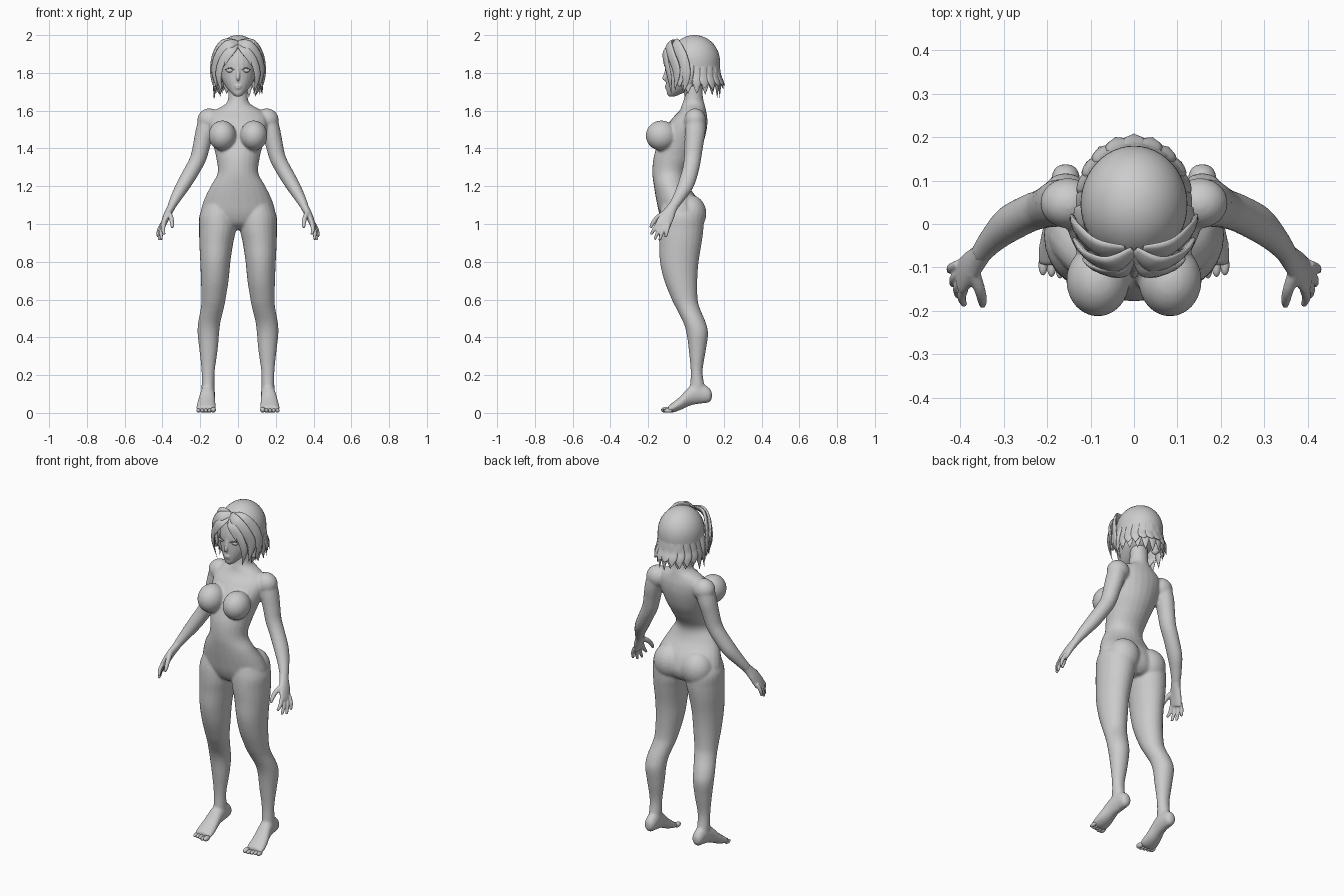
import bpy, bmesh, random
from math import sin, cos, pi, radians
from mathutils import Vector as V, Matrix

random.seed(4)
X, Y, Z = V((1, 0, 0)), V((0, 1, 0)), V((0, 0, 1))
HEAD = V((0, .045, 1.85))


def spline(rows, n=5):
    # Catmull-Rom through rows of numbers
    out = []
    for i in range(len(rows) - 1):
        p = [rows[max(0, min(len(rows) - 1, i + k))] for k in (-1, 0, 1, 2)]
        for j in range(n):
            t = j / n
            out.append([b + .5 * t * (c - a + t * (2*a - 5*b + 4*c - d + t * (3*(b - c) + d - a)))
                        for a, b, c, d in zip(*p)])
    return out + [list(rows[-1])]


def loft(bm, rings, n=24):
    # skin over ellipses given as (centre, u axis, v axis)
    vs = [[bm.verts.new(c + u * cos(2*pi*k/n) + v * sin(2*pi*k/n)) for k in range(n)] for c, u, v in rings]
    for a, b in zip(vs, vs[1:]):
        for k in range(n):
            bm.faces.new((a[k], a[(k+1) % n], b[(k+1) % n], b[k]))
    bm.faces.new(vs[0])
    bm.faces.new(vs[-1])


def stack(bm, rows, s=1):
    # rows: z, centre x, half width, front y, back y
    loft(bm, [(V((s*x, (f + b)/2, z)), X*w, Y*(b - f)/2) for z, x, w, f, b in spline(rows)])


def tube(bm, rows, ref, s=1, n=16):
    # rows: x, y, z, radius along ref, radius across
    r = spline(rows)
    p = [V((s*q[0], q[1], q[2])) for q in r]
    rings = []
    for i, q in enumerate(r):
        t = (p[min(i+1, len(p)-1)] - p[max(i-1, 0)]).normalized()
        a = ref(p[i]) if callable(ref) else ref
        a = (a - t * a.dot(t)).normalized()
        rings.append((p[i], a * max(q[3], .001), t.cross(a) * max(q[4], .001)))
    loft(bm, rings, n)


def ball(bm, c, r):
    bmesh.ops.create_uvsphere(bm, u_segments=24, v_segments=14, radius=1,
                              matrix=Matrix.Translation(c) @ Matrix.Diagonal((*r, 1)))


def finish(name, bm, voxel=0, smooth=0):
    bmesh.ops.recalc_face_normals(bm, faces=bm.faces)
    for f in bm.faces:
        f.smooth = True
    me = bpy.data.meshes.new(name)
    bm.to_mesh(me)
    bm.free()
    ob = bpy.data.objects.new(name, me)
    bpy.context.collection.objects.link(ob)
    if voxel:
        m = ob.modifiers.new("blend", 'REMESH')
        m.mode, m.voxel_size, m.use_smooth_shade = 'VOXEL', voxel, True
        m = ob.modifiers.new("soften", 'SMOOTH')
        m.factor, m.iterations = .5, smooth
    return ob


# body: torso, bust, hips, arms, legs and feet blended together
bm = bmesh.new()
stack(bm, [(.97, 0, .04, -.07, .05), (1.0, 0, .14, -.115, .08), (1.05, 0, .195, -.14, .092),
           (1.12, 0, .183, -.156, .07), (1.2, 0, .145, -.17, .015), (1.27, 0, .108, -.178, .004),
           (1.35, 0, .115, -.172, .05), (1.42, 0, .132, -.15, .088), (1.5, 0, .152, -.115, .11),
           (1.56, 0, .155, -.072, .113), (1.6, 0, .125, -.035, .106), (1.635, 0, .066, -.02, .098),
           (1.67, 0, .052, -.01, .09), (1.76, 0, .05, 0, .085)])
for s in (1, -1):
    ball(bm, (s*.083, -.13, 1.468), (.073, .083, .08))
    ball(bm, (s*.09, .02, 1.055), (.092, .088, .1))
    ball(bm, (s*.152, .048, 1.55), (.064, .058, .062))
    tube(bm, [(.15, .05, 1.57, .052, .055), (.175, .048, 1.49, .055, .05), (.192, .042, 1.42, .05, .046),
              (.21, .035, 1.35, .046, .043), (.24, .025, 1.29, .044, .041), (.287, .0, 1.21, .043, .038),
              (.325, -.035, 1.145, .033, .03), (.354, -.07, 1.09, .026, .022)], Y, s)
    stack(bm, [(1.1, .1, .08, -.13, .05), (1.04, .105, .1, -.142, .09), (.97, .108, .098, -.145, .092),
               (.9, .115, .09, -.142, .083), (.8, .12, .08, -.138, .067), (.7, .123, .073, -.115, .06),
               (.6, .13, .064, -.075, .062), (.55, .137, .061, -.05, .075), (.48, .152, .059, -.015, .104),
               (.42, .157, .057, .003, .117), (.33, .156, .048, .015, .105), (.22, .158, .035, .025, .088),
               (.13, .159, .034, .02, .1), (.08, .16, .034, .01, .1)], s)
    loft(bm, [(V((s*x, y, (lo + hi)/2)), X*w, Z*(hi - lo)/2) for y, x, w, lo, hi in spline(
        [(.137, .157, .013, .075, .11), (.12, .157, .03, .055, .135), (.07, .158, .036, .048, .16),
         (.02, .162, .04, .038, .14), (-.03, .167, .048, .015, .088), (-.07, .169, .052, .002, .055),
         (-.095, .169, .049, .002, .036)])])
finish("body", bm, .007, 5)

# toes
bm = bmesh.new()
for s in (1, -1):
    for k in range(5):
        r = .015 if k == 0 else .011
        y = -.108 + .0035*k*(k > 1)
        ball(bm, (s*(.131 + .0195*k), y, r + .001), (r*.95, .024, r))
finish("toes", bm)

# hands
bm = bmesh.new()
for s in (1, -1):
    tube(bm, [(.342, -.055, 1.112, .026, .022), (.358, -.077, 1.08, .029, .021), (.378, -.1, 1.04, .038, .019),
              (.396, -.122, .995, .041, .015), (.399, -.126, .985, .034, .01)], Y, s)
    for k, tip in enumerate([(.39, -.186, .945), (.405, -.166, .918), (.417, -.14, .914), (.424, -.108, .93)]):
        base = V((.391 + .004*k, -.15 + .019*k, 1.0))
        mid = base.lerp(V(tip), .5) + V((.006, 0, 0))
        tube(bm, [(*base, .011, .011), (*mid, .0105, .0105), (*tip, .007, .007)], Y, s)
    tube(bm, [(.37, -.11, 1.06, .016, .015), (.355, -.15, 1.035, .013, .013),
              (.349, -.175, 1.005, .011, .011), (.348, -.188, .98, .007, .007)], X, s)
finish("hands", bm, .004, 3)

# head with nose and lips
bm = bmesh.new()
stack(bm, [(1.675, 0, .014, -.09, -.06), (1.687, 0, .03, -.1, -.03), (1.715, 0, .056, -.104, .03),
           (1.755, 0, .082, -.107, .1), (1.8, 0, .096, -.106, .13), (1.85, 0, .102, -.105, .15),
           (1.9, 0, .1, -.092, .15), (1.94, 0, .085, -.068, .135), (1.975, 0, .05, -.02, .09)])
tube(bm, [(0, -.1, 1.83, .009, .008), (0, -.107, 1.8, .009, .008), (0, -.116, 1.772, .01, .01),
          (0, -.11, 1.762, .006, .006)], X)
ball(bm, (0, -.104, 1.73), (.02, .008, .005))
ball(bm, (0, -.103, 1.72), (.017, .008, .006))
finish("head", bm, .005, 4)

# eyes with upper lids
bm = bmesh.new()
for s in (1, -1):
    ball(bm, (s*.043, -.091, 1.813), (.02, .012, .011))
    tube(bm, [(.02, -.104, 1.815, .002, .002), (.042, -.105, 1.826, .003, .003),
              (.067, -.084, 1.817, .002, .002)], Y, s, 8)
finish("eyes", bm)

# hair cap, open over the face
bm = bmesh.new()
N, M = 48, 16
grid = []
for i in range(N):
    a = 2*pi*i/N
    front = min(1, max(0, (abs((a + pi) % (2*pi) - pi) - radians(95)) / radians(50)))
    span = (pi/2 + .75) * (1 - front) + 1.05 * front
    col = []
    for j in range(1, M + 1):
        t = span * j / M
        r, h = (sin(t), cos(t)) if t < pi/2 else (1 - .03*(t - pi/2), pi/2 - t)
        col.append(bm.verts.new((.123*r*sin(a), .045 + .135*r*cos(a), 1.86 + .14*h)))
    grid.append(col)
top = bm.verts.new((0, .045, 2.0))
for i in range(N):
    a, b = grid[i], grid[(i + 1) % N]
    bm.faces.new((top, a[0], b[0]))
    for j in range(M - 1):
        bm.faces.new((a[j], a[j+1], b[j+1], b[j]))
cap = finish("hair_cap", bm)
m = cap.modifiers.new("thickness", 'SOLIDIFY')
m.thickness, m.offset = .01, -1


def outward(p):
    return V((p.x, p.y - HEAD.y, (p.z - HEAD.z) * .6))


def lock(bm, pts, width, s=1):
    # flat pointed strand of hair
    taper = lambda i: (.55, 1, .95, .8, .5)[i] if i < len(pts) - 1 else .03
    tube(bm, [(*p, .3*width*taper(i), width*taper(i)) for i, p in enumerate(pts)], outward, s, 10)


# spiky back locks in two layers
bm = bmesh.new()
for flare, low, step, off in ((1.2, 1.715, 17, 0), (1.0, 1.675, 19, 9)):
    for k in range(-6, 7):
        a = radians(k*step + off)
        if abs(a) > radians(105):
            continue
        f = 1.06 + (flare - 1.06) * max(0, cos(a))
        at = lambda r, z: (.122*r*sin(a), .045 + .135*r*cos(a), z)
        lock(bm, [at(.95, 1.85), at(.98, 1.79), at((f + 1)/2, 1.75), at(f, low + random.uniform(-.015, .02))], .028)
finish("back_hair", bm)

# parted fringe and side locks
bm = bmesh.new()
for s in (1, -1):
    lock(bm, [(0, -.062, 1.962), (.05, -.092, 1.948), (.1, -.078, 1.895), (.125, -.05, 1.81), (.11, -.058, 1.71)], .031, s)
    lock(bm, [(0, -.075, 1.95), (.042, -.11, 1.918), (.085, -.104, 1.86), (.103, -.088, 1.78), (.083, -.078, 1.69)], .023, s)
    lock(bm, [(.02, -.06, 1.965), (.08, -.055, 1.95), (.125, -.018, 1.88), (.136, .0, 1.79), (.122, -.01, 1.7)], .032, s)
    lock(bm, [(.005, -.08, 1.945), (.028, -.112, 1.92), (.055, -.116, 1.885), (.072, -.115, 1.835)], .018, s)
    lock(bm, [(.105, .03, 1.87), (.122, .01, 1.81), (.122, .0, 1.75), (.09, -.005, 1.675)], .034, s)
    lock(bm, [(.1, -.03, 1.88), (.118, -.035, 1.82), (.115, -.035, 1.76), (.132, -.03, 1.725)], .03, s)
finish("fringe", bm)
